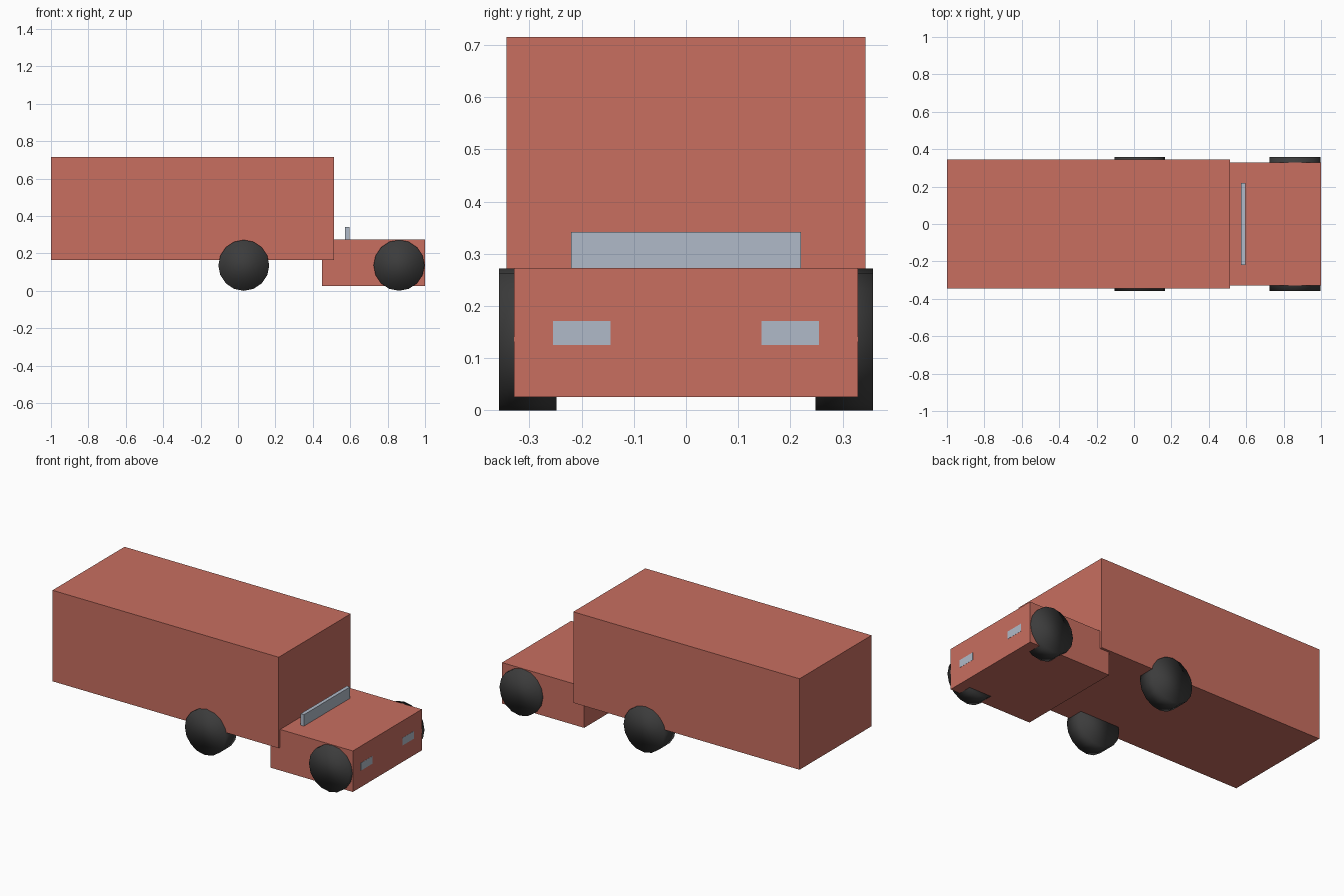
import bpy
import math

default = bpy.data.objects.get("Cube")
if default:
    bpy.data.objects.remove(default, do_unlink=True)


def make_material(name, color):
    mat = bpy.data.materials.new(name)
    mat.use_nodes = True
    rgba = (*color, 1.0)
    mat.diffuse_color = rgba
    mat.node_tree.nodes["Principled BSDF"].inputs["Base Color"].default_value = rgba
    return mat


red = make_material("brick red", (0.58, 0.156, 0.117))
glass = make_material("pale blue grey", (0.434, 0.491, 0.578))
rubber = make_material("black rubber", (0.045, 0.045, 0.045))


def box(name, xs, ys, zs, mat):
    """Box spanning the given ranges."""
    spans = (xs, ys, zs)
    bpy.ops.mesh.primitive_cube_add(size=1, location=[(a + b) / 2 for a, b in spans])
    obj = bpy.context.object
    obj.name = name
    obj.scale = [b - a for a, b in spans]
    bpy.ops.object.transform_apply(location=False, rotation=False, scale=True)
    obj.data.materials.append(mat)
    return obj


def wheel(name, x, y):
    """Wheel whose rim and flat sides share one soft shading."""
    bpy.ops.mesh.primitive_cylinder_add(
        vertices=16, radius=0.136, depth=0.11,
        location=(x, y, 0.136), rotation=(math.pi / 2, 0, 0))
    obj = bpy.context.object
    obj.name = name
    obj.data.materials.append(rubber)
    bpy.ops.object.shade_smooth()


# Body
box("cargo_box", (-1, 0.513), (-0.344, 0.344), (0.165, 0.715), red)
box("cab", (0.45, 0.999), (-0.33, 0.33), (0.025, 0.273), red)
box("windscreen", (0.573, 0.595), (-0.22, 0.22), (0.25, 0.342), glass)

# Headlights and wheels on both sides
for side, s in (("front_side", -1), ("back_side", 1)):
    y = 0.2 * s
    box("headlight_" + side, (0.996, 1), (y - 0.055, y + 0.055), (0.125, 0.171), glass)
    wheel("cab_wheel_" + side, 0.861, 0.303 * s)
    wheel("cargo_wheel_" + side, 0.031, 0.303 * s)
